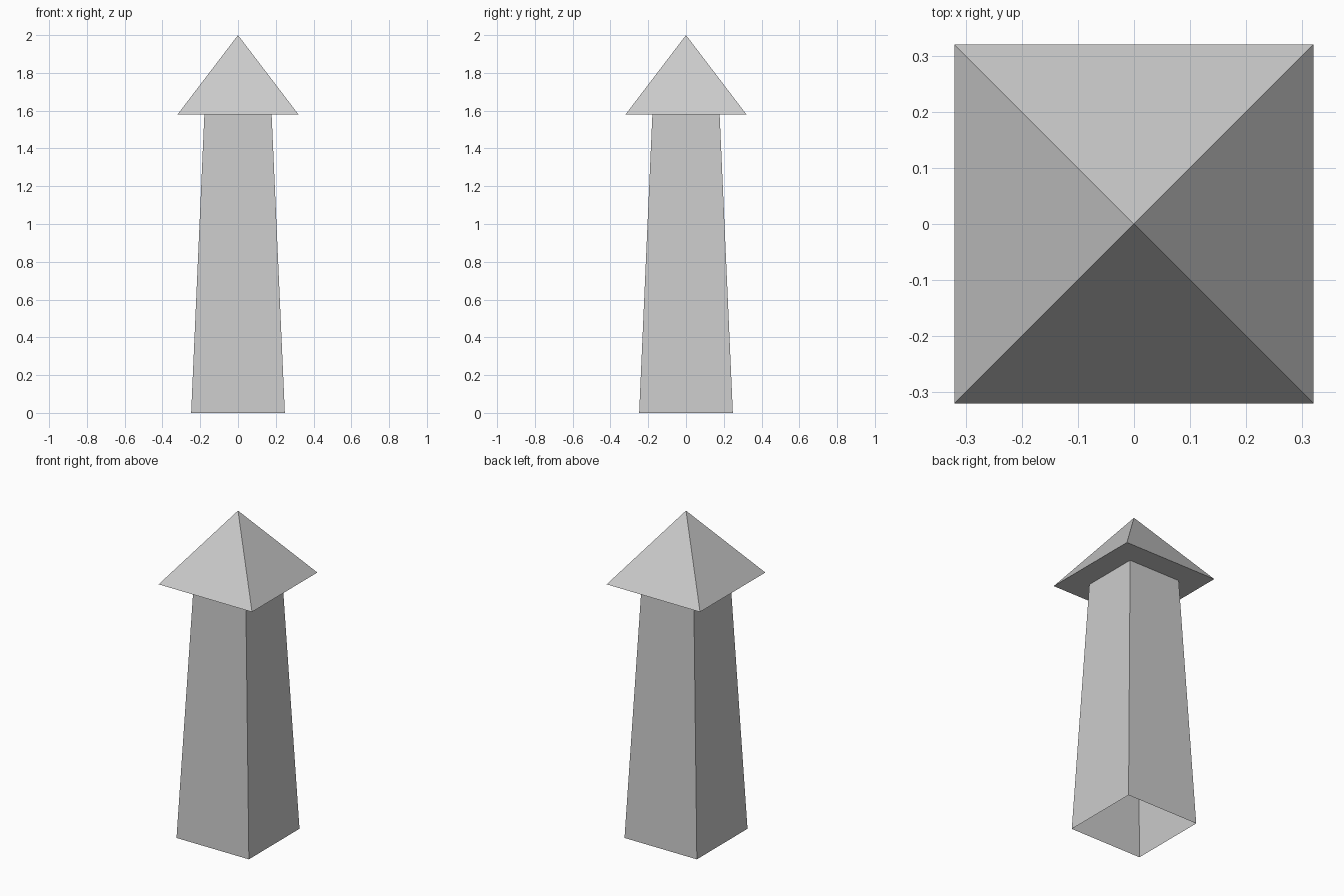
import bpy, bmesh

if "Cube" in bpy.data.objects:
    bpy.data.objects.remove(bpy.data.objects["Cube"])

# Square cross-sections from bottom to top: (half width, height)
LEVELS = [(0.248, 0.0), (0.178, 1.58), (0.32, 1.58)]
APEX_Z = 2.0
CORNERS = [(-1, -1), (1, -1), (1, 1), (-1, 1)]

bm = bmesh.new()
rings = [[bm.verts.new((sx * h, sy * h, z)) for sx, sy in CORNERS] for h, z in LEVELS]
apex = bm.verts.new((0, 0, APEX_Z))

for i in range(4):
    j = (i + 1) % 4
    # Tapered shaft (open at the bottom) and roof overhang
    for low, high in zip(rings, rings[1:]):
        bm.faces.new((low[i], low[j], high[j], high[i]))
    # Pyramid roof
    bm.faces.new((rings[-1][i], rings[-1][j], apex))

mesh = bpy.data.meshes.new("pillar_with_pyramid_cap")
bm.to_mesh(mesh)
bm.free()
pillar = bpy.data.objects.new("pillar_with_pyramid_cap", mesh)
bpy.context.collection.objects.link(pillar)
